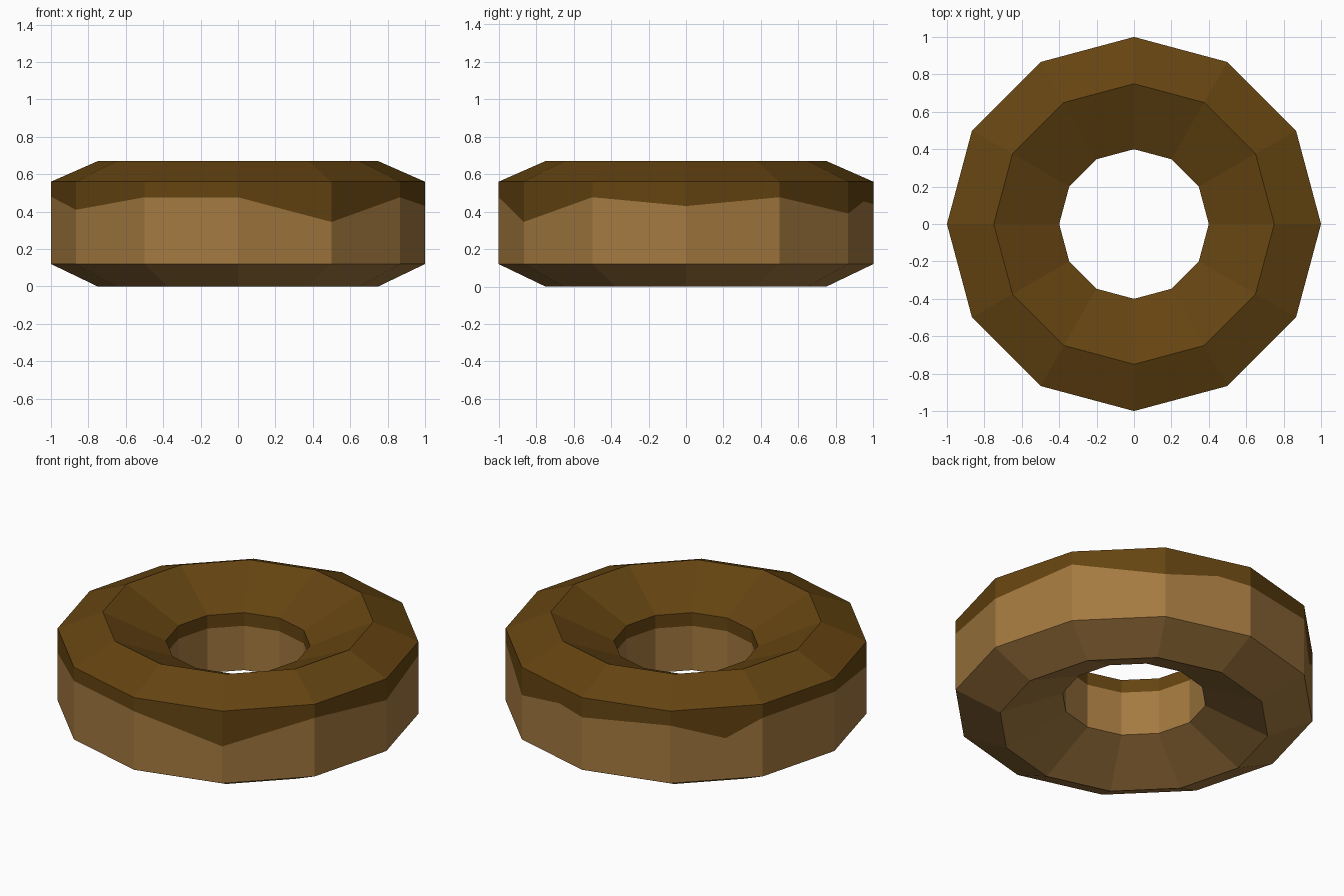
import bpy, bmesh, math

if "Cube" in bpy.data.objects:
    bpy.data.objects.remove(bpy.data.objects["Cube"])

SIDES = 12


def material(name, rgb):
    m = bpy.data.materials.new(name)
    m.diffuse_color = (*rgb, 1)
    m.use_nodes = True
    m.node_tree.nodes["Principled BSDF"].inputs["Base Color"].default_value = m.diffuse_color
    return m


dough = material("tan dough", (0.37, 0.192, 0.051))
icing = material("brown icing", (0.13, 0.058, 0.0056))

# Lower edge of the icing on the outer wall: (step around the ring, height).
# Fractional steps are extra points on a flat side.
drips = [(0, .43), (1, .477), (2, .39), (2.62, .455), (3, .44), (4, .472),
         (4.6, .37), (5, .477), (6, .48), (7, .41), (8, .477), (9, .477),
         (10, .345), (11, .477)]


def ring_point(step, r, z):
    """Point on a flat-sided ring of radius r."""
    k = math.floor(step)
    f = step - k
    a, b = (2 * math.pi * i / SIDES for i in (k, k + 1))
    return (r * (math.cos(a) * (1 - f) + math.cos(b) * f),
            r * (math.sin(a) * (1 - f) + math.sin(b) * f), z)


# Closed cross-section swept around the ring
bm = bmesh.new()
columns = []
for step, drip in drips:
    section = [(1, .12), (1, drip), (1, .56), (.75, .67),
               (.4, .51), (.4, .43), (.4, .16), (.75, 0)]
    columns.append([bm.verts.new(ring_point(step, r, z)) for r, z in section])

for i, col in enumerate(columns):
    nxt = columns[(i + 1) % len(columns)]
    for j in range(8):
        k = (j + 1) % 8
        face = bm.faces.new((col[j], nxt[j], nxt[k], col[k]))
        # Icing covers the bands from the drip edge over the crest into the hole
        face.material_index = 1 if 1 <= j <= 4 else 0
bmesh.ops.recalc_face_normals(bm, faces=bm.faces)

mesh = bpy.data.meshes.new("iced_doughnut")
bm.to_mesh(mesh)
bm.free()
mesh.materials.append(dough)
mesh.materials.append(icing)
bpy.context.collection.objects.link(bpy.data.objects.new("iced_doughnut", mesh))
